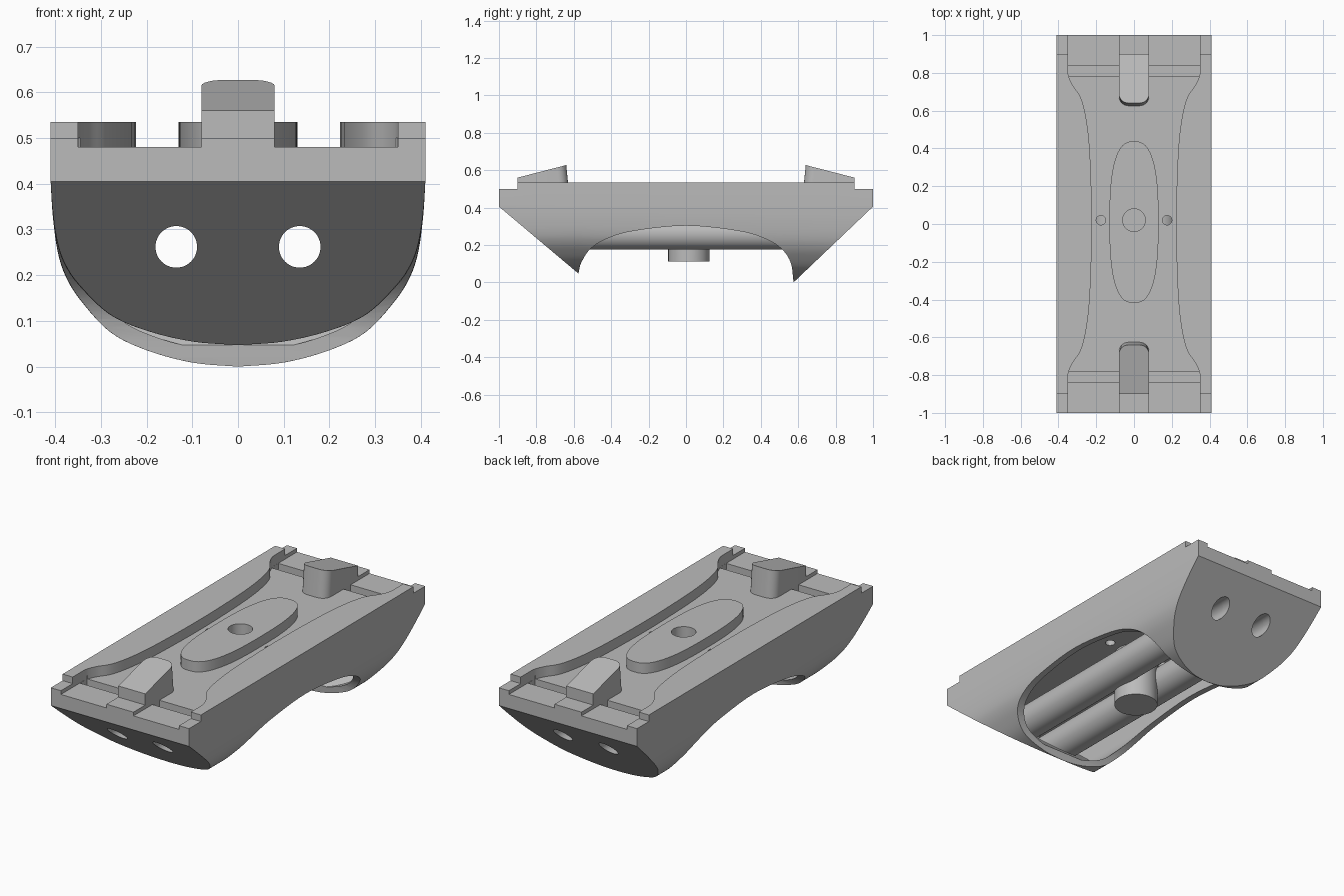
import bpy, bmesh
from math import cos, sin, pi
from mathutils import Vector

if "Cube" in bpy.data.objects:
    bpy.data.objects.remove(bpy.data.objects["Cube"])

grey = bpy.data.materials.new("plain grey")
COLOUR = (0.5, 0.5, 0.5, 1)
grey.diffuse_color = COLOUR
grey.use_nodes = True
grey.node_tree.nodes["Principled BSDF"].inputs["Base Color"].default_value = COLOUR


def loft(name, rings):
    """Closed solid through rings with equal point counts."""
    bm = bmesh.new()
    rows = [[bm.verts.new(p) for p in ring] for ring in rings]
    n = len(rows[0])
    for a, b in zip(rows, rows[1:]):
        for i in range(n):
            j = (i + 1) % n
            bm.faces.new((a[i], a[j], b[j], b[i]))
    bm.faces.new(rows[0])
    bm.faces.new(rows[-1])
    bmesh.ops.recalc_face_normals(bm, faces=bm.faces)
    mesh = bpy.data.meshes.new(name)
    bm.to_mesh(mesh)
    bm.free()
    mesh.materials.append(grey)
    obj = bpy.data.objects.new(name, mesh)
    bpy.context.collection.objects.link(obj)
    return obj


def prism(name, pts, axis, lo, hi):
    """Extrude a flat outline along one axis."""
    place = {"X": lambda a, b, t: (t, a, b),
             "Y": lambda a, b, t: (a, t, b),
             "Z": lambda a, b, t: (a, b, t)}[axis]
    return loft(name, [[place(a, b, t) for a, b in pts] for t in (lo, hi)])


def circle(cx, cy, r, n=48):
    return [(cx + r * cos(2 * pi * i / n), cy + r * sin(2 * pi * i / n)) for i in range(n)]


def curve(pts, steps=5):
    """Smooth path through the given points."""
    p = [Vector(q) for q in pts]
    p = [2 * p[0] - p[1]] + p + [2 * p[-1] - p[-2]]
    out = []
    for a, b, c, d in zip(p, p[1:], p[2:], p[3:]):
        for k in range(steps):
            t = k / steps
            out.append(tuple(0.5 * (2 * b + (c - a) * t + (2 * a - 5 * b + 4 * c - d) * t ** 2
                                    + (3 * b - a - 3 * c + d) * t ** 3)))
    return out + [tuple(p[-2])]


def mirrored(half):
    """Add the opposite-x half of a path that ends on the centre line."""
    return half + [(-x, z) for x, z in reversed(half[:-1])]


def boolean(obj, tool, operation="DIFFERENCE"):
    mod = obj.modifiers.new("cut", "BOOLEAN")
    mod.operation, mod.solver, mod.object = operation, "EXACT", tool
    bpy.context.view_layer.update()
    graph = bpy.context.evaluated_depsgraph_get()
    mesh = bpy.data.meshes.new_from_object(obj.evaluated_get(graph))
    obj.modifiers.clear()
    obj.data = mesh


def discard(*tools):
    for tool in tools:
        bpy.data.objects.remove(tool)


TOP, DECK, STEP, KNEE = 0.535, 0.48, 0.5, 0.405
hull = curve([(0.41, 0.41), (0.405, 0.33), (0.395, 0.255), (0.378, 0.2), (0.345, 0.146),
              (0.28, 0.076), (0.2, 0.036), (0.1, 0.009), (0, 0)])


def hull_solid(name, scale, top):
    """U-shaped hull, a little shallower towards the front."""
    rings = []
    for y, depth in ((-1.1, 0.885), (-0.575, 0.885), (0.575, 1), (1.1, 1)):
        half = [(hull[0][0] * scale, top)] + [
            (x * scale, 0.41 - (0.41 - z) * depth * scale) for x, z in hull]
        rings.append([(x, y, z) for x, z in mirrored(half)])
    return loft(name, rings)


# Outer body: hull trimmed to the side outline with its lower arch
arch = curve([(-0.575, 0.047), (-0.56, 0.105), (-0.51, 0.18), (-0.42, 0.235), (-0.28, 0.275),
              (0, 0.303), (0.28, 0.275), (0.42, 0.235), (0.51, 0.18), (0.56, 0.105), (0.575, 0)])
side = [(-0.9, TOP), (-0.9, STEP), (-1, STEP), (-1, KNEE)] + arch + [
    (1, KNEE), (1, STEP), (0.9, STEP), (0.9, TOP)]
body = hull_solid("body", 1, 0.6)
trim = prism("trim", side, "X", -0.5, 0.5)
boolean(body, trim, "INTERSECT")

# Hollow underside
cavity = hull_solid("cavity", 0.92, 0.41)
slopes = [(-0.945, 0.42), (-0.945, KNEE), (-0.34, -0.1), (0.415, -0.1), (0.945, KNEE), (0.945, 0.42)]
inner = prism("inner", slopes, "X", -0.5, 0.5)
boolean(cavity, inner, "INTERSECT")
boolean(body, cavity)
discard(trim, cavity, inner)

# Waisted deck recess and cross grooves
edge = curve([(0.35, -0.84), (0.348, -0.79), (0.325, -0.735), (0.28, -0.665), (0.25, -0.54),
              (0.232, -0.35), (0.223, 0), (0.232, 0.35), (0.25, 0.54), (0.28, 0.665),
              (0.325, 0.735), (0.348, 0.79), (0.35, 0.84)])
edge = [(0.35, -1.1)] + edge + [(0.35, 1.1)]
recess = prism("recess", edge + [(-x, y) for x, y in reversed(edge)], "Z", DECK, 0.7)
boolean(body, recess)
discard(recess)
for s in (-1, 1):
    for t in (-1, 1):
        groove = prism("groove", [(s * 0.08, t * 0.78), (s * 0.349, t * 0.78),
                                  (s * 0.349, t * 0.84), (s * 0.08, t * 0.84)], "Z", 0.445, 0.5)
        boolean(body, groove)
        discard(groove)

# Oval island and the round boss under it
oval = []
for i in range(64):
    c, s = cos(2 * pi * i / 64), sin(2 * pi * i / 64)
    oval.append((0.13 * abs(c) ** 0.75 * (1 if c > 0 else -1),
                 0.01 + 0.428 * abs(s) ** 0.75 * (1 if s > 0 else -1)))
island = prism("island", oval, "Z", 0.47, TOP)
boss = prism("boss", circle(0, 0.015, 0.11), "Z", 0.112, 0.43)

# Twin tubes, trimmed to the sloping ends
tubes = []
for name, x in (("left_tube", 0.135), ("right_tube", -0.135)):
    tube = prism(name, circle(x, 0.262, 0.087), "Y", -1, 1)
    ends = prism("ends", [(-0.98, KNEE), (-0.555, 0.047), (0.555, 0), (0.98, KNEE)], "X", -0.5, 0.5)
    boolean(tube, ends, "INTERSECT")
    bore = prism("bore", circle(x, 0.262, 0.0455), "Y", -1.2, 1.2)
    for part in (body, tube, boss):
        boolean(part, bore)
    pin = prism("pin", circle(x * 1.3, 0.02, 0.025, 24), "Z", 0.38, 0.6)
    boolean(body, pin)
    discard(ends, bore, pin)
    tubes.append(tube)

# Centre socket
socket = prism("socket", circle(0, 0.02, 0.06), "Z", 0.42, 0.7)
for part in (island, body, boss):
    boolean(part, socket)
discard(socket)

# Sloped stops and the low strips outside them
extras = []
for name, t in (("front", -1), ("back", 1)):
    stop = prism(name + "_stop", [(t * 0.9, 0.44), (t * 0.9, 0.56), (t * 0.64, 0.627), (t * 0.622, 0.44)],
                 "X", -0.08, 0.08)
    bm = bmesh.new()
    bm.from_mesh(stop.data)
    corners = [e for e in bm.edges if all(abs(v.co.y) < 0.7 for v in e.verts)
               and abs(e.verts[0].co.z - e.verts[1].co.z) > 0.1]
    bmesh.ops.bevel(bm, geom=corners, offset=0.05, segments=6, profile=0.5, affect="EDGES")
    bm.to_mesh(stop.data)
    bm.free()
    strip = prism(name + "_strip", [(-0.08, t), (0.08, t), (0.08, t * 0.89), (-0.08, t * 0.89)],
                  "Z", 0.45, STEP)
    extras += [stop, strip]

# Smooth curved faces, crisp edges
bpy.ops.object.select_all(action="DESELECT")
for part in [body, island, boss] + tubes + extras:
    part.select_set(True)
bpy.context.view_layer.objects.active = body
bpy.ops.object.shade_smooth_by_angle(angle=0.5)
